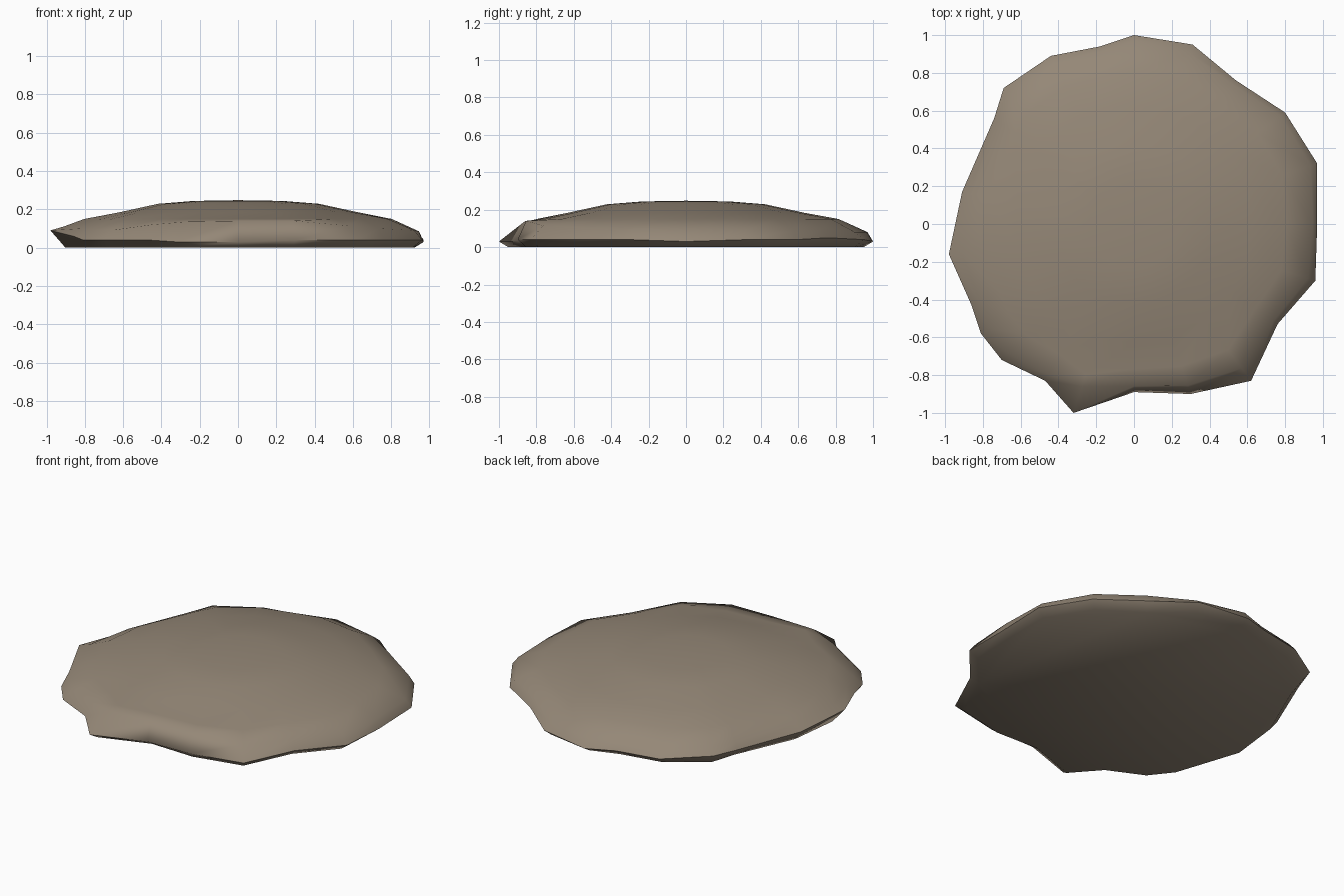
import bpy, bmesh, math

if "Cube" in bpy.data.objects:
    bpy.data.objects.remove(bpy.data.objects["Cube"])

# Rim of the stone: x, y, rim height, shoulder scale, shoulder height
RIM = [
    (0.97, 0.00, 0.03, 0.975, 0.085), (0.97, 0.32, 0.04, 0.965, 0.085),
    (0.80, 0.59, 0.04, 0.97, 0.09), (0.54, 0.76, 0.05, 0.97, 0.10),
    (0.31, 0.95, 0.04, 0.95, 0.08), (0.00, 1.00, 0.03, 0.97, 0.08),
    (-0.18, 0.94, 0.04, 0.97, 0.08), (-0.44, 0.89, 0.04, 0.96, 0.085),
    (-0.69, 0.72, 0.06, 0.95, 0.10), (-0.74, 0.56, 0.05, 0.98, 0.09),
    (-0.91, 0.17, 0.06, 0.95, 0.10), (-0.98, -0.16, 0.09, 0.93, 0.11),
    (-0.86, -0.43, 0.06, 0.95, 0.10), (-0.81, -0.58, 0.04, 0.95, 0.09),
    (-0.70, -0.72, 0.04, 0.95, 0.09), (-0.47, -0.83, 0.04, 0.96, 0.12),
    (-0.32, -1.00, 0.03, 0.86, 0.135), (0.00, -0.89, 0.03, 0.965, 0.14),
    (0.30, -0.90, 0.04, 0.95, 0.14), (0.62, -0.83, 0.04, 0.92, 0.115),
    (0.76, -0.53, 0.04, 0.97, 0.10), (0.96, -0.30, 0.04, 0.96, 0.09),
]
# Dome rings: scale of the rim, height
DOME = [(0.84, 0.15), (0.67, 0.184), (0.45, 0.229), (0.25, 0.244)]

stone_colour = bpy.data.materials.new("warm grey stone")
stone_colour.diffuse_color = (0.30, 0.245, 0.185, 1)
stone_colour.use_nodes = True
stone_colour.node_tree.nodes["Principled BSDF"].inputs["Base Color"].default_value = stone_colour.diffuse_color

bm = bmesh.new()


def ring(points):
    return [bm.verts.new(p) for p in points]


def rounded(k):
    """Rim radius blended towards a circle as the rings shrink."""
    pts = []
    for x, y, *_ in RIM:
        r, a = math.hypot(x, y), math.atan2(y, x)
        blend = min(1, (1 - k) * 3)
        r = (r * (1 - blend) + 0.94 * blend) * k
        pts.append((r * math.cos(a), r * math.sin(a)))
    return pts


# Flat base, rim, shoulder and low dome
rings = [ring((x * (0.95 if z < 0.08 else 0.92), y * 0.95, 0.004) for x, y, z, *_ in RIM),
         ring((x, y, z) for x, y, z, *_ in RIM),
         ring((x * k, y * k, h) for x, y, z, k, h in RIM)]
for k, h in DOME:
    rings.append(ring((x, y, h) for x, y in rounded(k)))

n = len(RIM)
for low, high in zip(rings, rings[1:]):
    for i in range(n):
        j = (i + 1) % n
        bm.faces.new((low[i], low[j], high[j], high[i]))
bm.faces.new(reversed(rings[0]))
peak = bm.verts.new((0, 0, 0.248))
for i in range(n):
    bm.faces.new((rings[-1][i], rings[-1][(i + 1) % n], peak))

# Stand on the ground
for v in rings[0]:
    v.co.z = 0

mesh = bpy.data.meshes.new("flat_stone")
bm.to_mesh(mesh)
bm.free()
mesh.materials.append(stone_colour)
stone = bpy.data.objects.new("flat_stone", mesh)
bpy.context.collection.objects.link(stone)

bpy.context.view_layer.objects.active = stone
stone.select_set(True)
bpy.ops.object.shade_smooth_by_angle(angle=math.radians(75))
